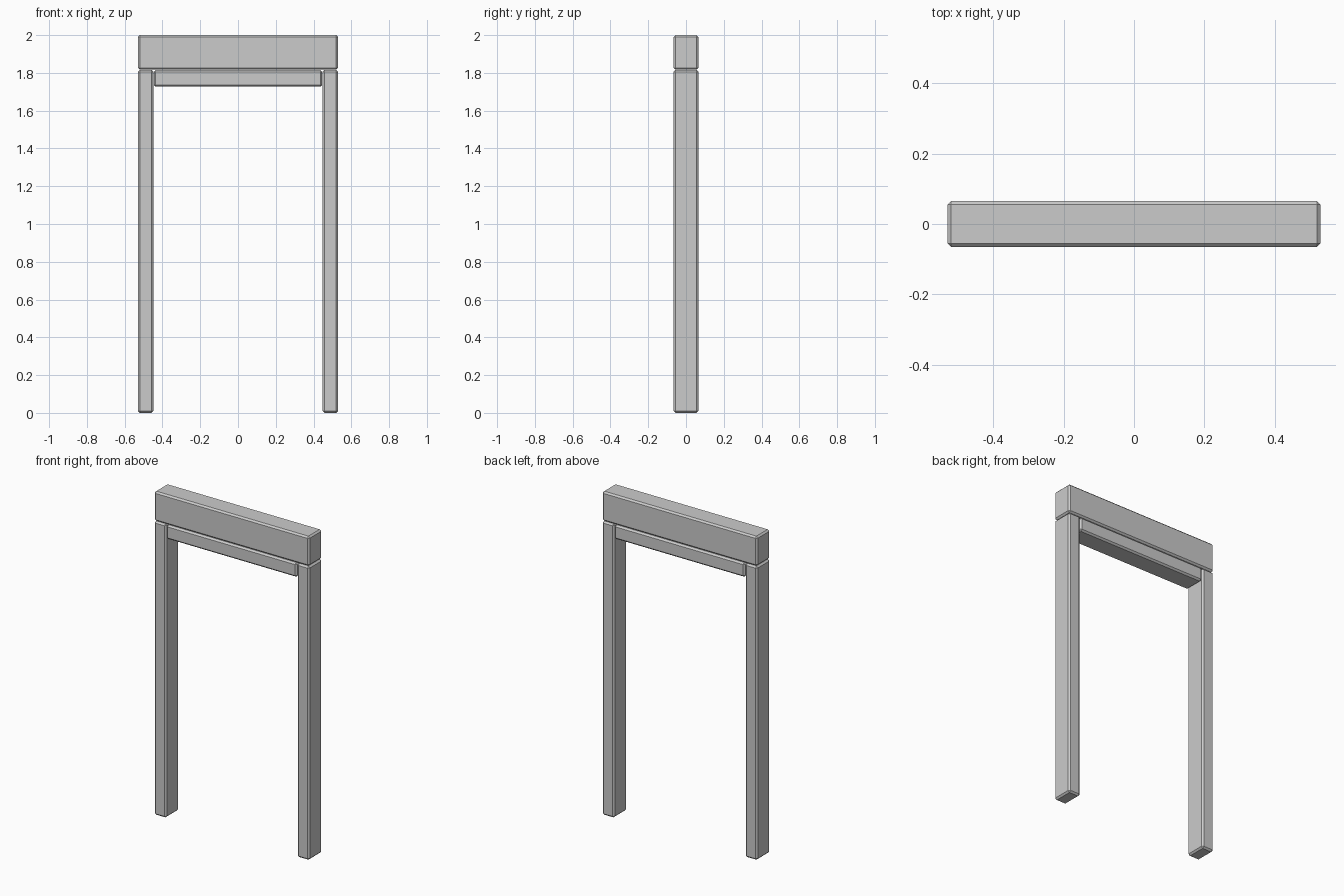
import bpy
import bmesh
from mathutils import Vector

if "Cube" in bpy.data.objects:
    bpy.data.objects.remove(bpy.data.objects["Cube"])

DEPTH = 0.13
CHAMFER = 0.01


def beam(name, x0, x1, z0, z1):
    """Rectangular timber with a flat chamfer on every edge."""
    bm = bmesh.new()
    bmesh.ops.create_cube(bm, size=1)
    bmesh.ops.scale(bm, vec=Vector((x1 - x0, DEPTH, z1 - z0)), verts=bm.verts)
    bmesh.ops.bevel(bm, geom=bm.edges[:], offset=CHAMFER, segments=1,
                    affect='EDGES', profile=0.5)
    mesh = bpy.data.meshes.new(name)
    bm.to_mesh(mesh)
    bm.free()
    obj = bpy.data.objects.new(name, mesh)
    obj.location = ((x0 + x1) / 2, 0, (z0 + z1) / 2)
    bpy.context.collection.objects.link(obj)
    return obj


# Side posts
beam("left_post", -0.53, -0.448, 0, 1.816)
beam("right_post", 0.448, 0.53, 0, 1.816)

# Heavy lintel across the posts
beam("lintel", -0.53, 0.53, 1.817, 2.0)

# Thinner head rail between the posts
beam("head_rail", -0.446, 0.446, 1.727, 1.815)
